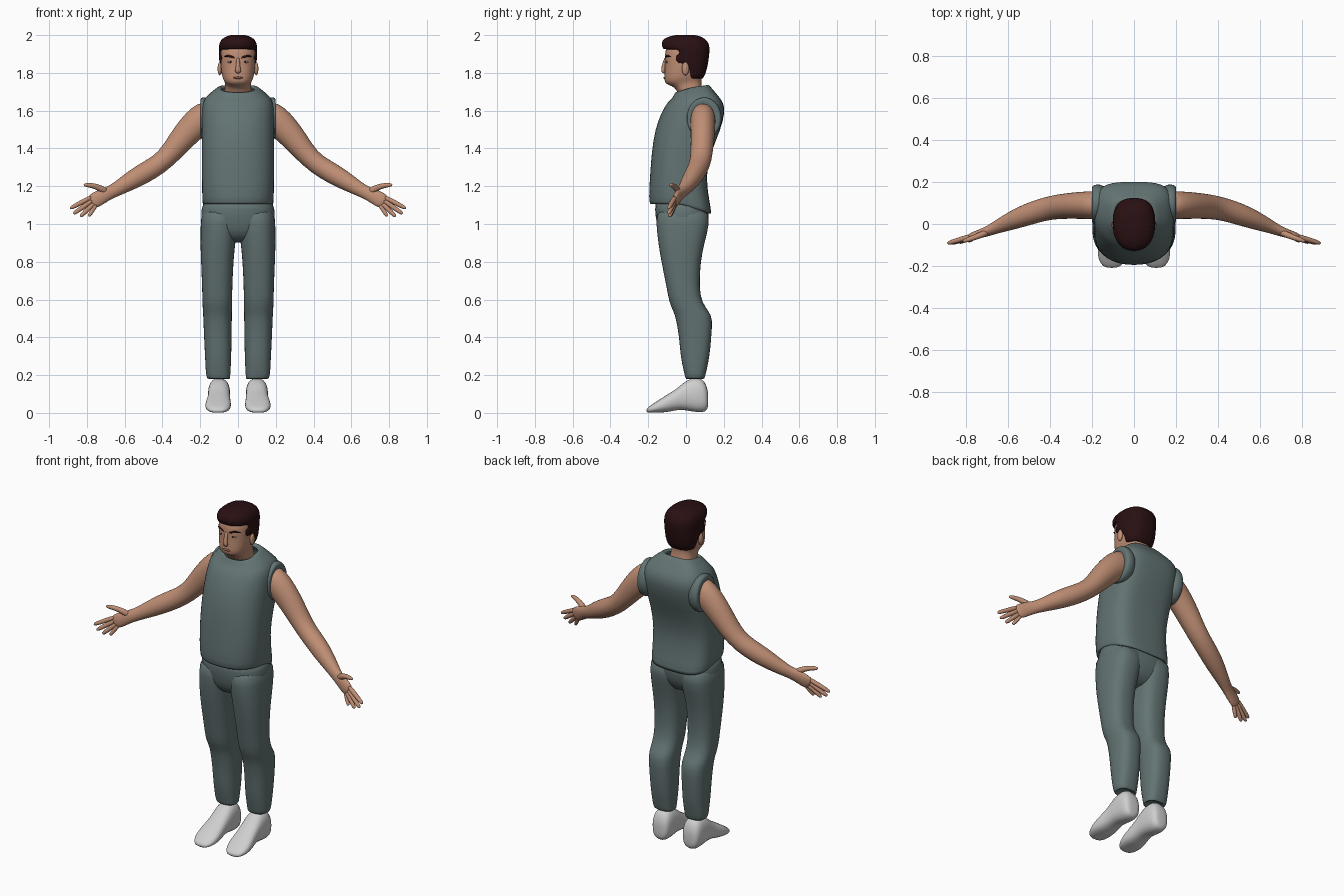
import bpy, bmesh, math
from mathutils import Vector

X, Y = Vector((1, 0, 0)), Vector((0, 1, 0))


def material(name, rgb):
    m = bpy.data.materials.new(name)
    m.diffuse_color = (*rgb, 1)
    return m


CLOTH = material("grey green cloth", (0.125, 0.172, 0.172))
SKIN = material("skin", (0.52, 0.27, 0.175))
HAIR = material("dark brown hair", (0.022, 0.005, 0.006))
SHOE = material("light grey shoe", (0.62, 0.62, 0.62))
LIP = material("lip", (0.34, 0.14, 0.10))
EYE = material("eye white", (0.5, 0.45, 0.42))


def spow(v, e):
    return math.copysign(abs(v) ** e, v)


def level_ring(z, cx, rx, yf, yb, dzf=0, dzb=0, n=24, pf=2.3, pb=2.6):
    """Horizontal section; front and back edges may rise or drop."""
    cy, ry, pts = (yf + yb) / 2, (yb - yf) / 2, []
    for i in range(n):
        a = 2 * math.pi * i / n
        c, s = math.cos(a), math.sin(a)
        e = 2 / (pb if s > 0 else pf)
        u = spow(s, e)
        pts.append(Vector((cx + rx * spow(c, e), cy + ry * u,
                           z + abs(u) * (dzb if s > 0 else dzf))))
    return pts


def path_rings(path, n=12, ref=Y, axis=None, p=2):
    """Sections (x, y, z, height radius, depth radius) square to a path."""
    cs = [Vector(q[:3]) for q in path]
    rings = []
    for k, q in enumerate(path):
        t = axis or (cs[min(k + 1, len(cs) - 1)] - cs[max(k - 1, 0)]).normalized()
        a = t.cross(ref).normalized()
        b = a.cross(t)
        rings.append([cs[k] + a * q[3] * spow(math.cos(w), 2 / p) + b * q[4] * spow(math.sin(w), 2 / p)
                      for w in (2 * math.pi * i / n for i in range(n))])
    return rings


def loft(name, groups, mat, caps=(True, True), mirror=False, drop=None, thick=0):
    """Skin one or more ring groups into a single smooth object."""
    bm = bmesh.new()
    for rings in groups:
        vs = [[bm.verts.new(p) for p in r] for r in rings]
        n = len(vs[0])
        for r0, r1 in zip(vs, vs[1:]):
            for i in range(n):
                bm.faces.new((r0[i], r0[(i + 1) % n], r1[(i + 1) % n], r1[i]))
        if caps[0]:
            bm.faces.new(vs[0])
        if caps[1]:
            bm.faces.new(vs[-1])
    bmesh.ops.recalc_face_normals(bm, faces=bm.faces)
    if drop:
        gone = [f for f in bm.faces if drop(f.calc_center_median())]
        bmesh.ops.delete(bm, geom=gone, context='FACES')
    return finish(name, bm, mat, mirror, thick, 1)


def finish(name, bm, mat, mirror=False, thick=0, subdiv=0):
    me = bpy.data.meshes.new(name)
    bm.to_mesh(me)
    bm.free()
    for f in me.polygons:
        f.use_smooth = True
    me.materials.append(mat)
    ob = bpy.data.objects.new(name, me)
    bpy.context.collection.objects.link(ob)
    if thick:
        so = ob.modifiers.new("Thickness", 'SOLIDIFY')
        so.thickness, so.offset = thick, -1
    if mirror:
        ob.modifiers.new("Mirror", 'MIRROR').use_mirror_merge = False
    if subdiv:
        su = ob.modifiers.new("Smooth", 'SUBSURF')
        su.levels = su.render_levels = subdiv
    return ob


def ball(name, centre, radii, mat, mirror=False):
    bm = bmesh.new()
    bmesh.ops.create_uvsphere(bm, u_segments=16, v_segments=10, radius=1)
    for v in bm.verts:
        v.co = Vector([c + r * k for c, r, k in zip(centre, radii, v.co)])
    return finish(name, bm, mat, mirror)


# Sleeveless shirt with a dropped back hem and rolled collar
shirt = [(1.115, .175, -.175, .115, 0, -.05), (1.097, .186, -.19, .138, 0, -.055),
         (1.13, .191, -.199, .13, 0, -.035), (1.25, .192, -.192, .102), (1.38, .193, -.183, .132),
         (1.50, .194, -.166, .185), (1.59, .193, -.132, .207), (1.645, .19, -.10, .20),
         (1.685, .162, -.072, .165, -.02, 0), (1.715, .118, -.06, .132, -.02, .01),
         (1.73, .097, -.055, .116, -.03, .012), (1.712, .085, -.045, .10, -.03, .01)]
loft("shirt", [[level_ring(q[0], 0, *q[1:], pb=3.4) for q in shirt]], CLOTH, caps=(False, False))

# Raised armhole rims
loft("armhole_rims", [path_rings([(.12, .10, 1.56, .09, .075), (.165, .10, 1.56, .112, .092),
                                  (.19, .095, 1.56, .113, .093), (.203, .092, 1.557, .105, .086),
                                  (.195, .09, 1.555, .085, .07)], 20, axis=X)], CLOTH, mirror=True)

# Trousers: hips and two legs
hips = [(.90, .07, -.09, .05), (.94, .165, -.135, .09), (1.0, .197, -.158, .12),
        (1.08, .197, -.166, .125), (1.14, .18, -.166, .10)]
loft("trouser_hips", [[level_ring(q[0], 0, *q[1:]) for q in hips]], CLOTH)
legs = [(.20, .10, .048, .012, .082), (.172, .10, .057, 0, .095), (.195, .105, .064, -.006, .102),
        (.22, .105, .066, -.012, .108), (.30, .105, .070, -.03, .126), (.40, .107, .073, -.036, .134),
        (.50, .108, .076, -.054, .142), (.535, .109, .077, -.066, .122), (.585, .11, .079, -.09, .085),
        (.66, .11, .080, -.102, .07), (.80, .11, .086, -.131, .077), (.90, .107, .093, -.148, .098),
        (1.0, .099, .099, -.159, .126), (1.10, .095, .10, -.16, .125)]
loft("trouser_legs", [[level_ring(*q) for q in legs]], CLOTH, mirror=True)

# Shoes, heel to toe
shoe = [(.099, .118, .07, .03, .025), (.10, .112, .075, .063, .046), (.10, .09, .093, .092, .058),
        (.10, .04, .096, .092, .060), (.10, -.005, .092, .078, .060), (.101, -.05, .071, .056, .060),
        (.104, -.10, .050, .048, .068), (.106, -.15, .033, .032, .070), (.106, -.19, .019, .019, .055),
        (.106, -.21, .012, .010, .030)]
loft("shoes", [path_rings(shoe, 16, ref=X, axis=-Y, p=2.5)], SHOE, mirror=True)

# Arms running into flat palms
arm = [(.13, .09, 1.59, .085, .065), (.20, .09, 1.55, .084, .068), (.25, .089, 1.505, .076, .066),
       (.31, .087, 1.435, .067, .063), (.385, .08, 1.34, .053, .058), (.46, .062, 1.29, .056, .055),
       (.54, .033, 1.245, .054, .051), (.61, .005, 1.203, .043, .040), (.665, -.02, 1.172, .035, .029),
       (.70, -.036, 1.157, .037, .024), (.75, -.052, 1.13, .043, .019), (.785, -.062, 1.11, .037, .015)]
loft("arms", [path_rings(arm, 16)], SKIN, mirror=True)

# Four fingers and a thumb, each base to tip
digits = [((.795, -.064, 1.132), (.888, -.092, 1.083), .0125),
          ((.785, -.064, 1.115), (.87, -.092, 1.055), .0125),
          ((.772, -.063, 1.10), (.834, -.088, 1.040), .0125),
          ((.757, -.061, 1.093), (.789, -.082, 1.042), .011)]
fingers = []
for base, tip, r in digits:
    b, t = Vector(base), Vector(tip)
    path = [(*b.lerp(t, k), r * f, r * f) for k, f in
            ((-.25, 1), (.1, 1.12), (.5, 1.08), (.85, .95), (.97, .7), (1.02, .3))]
    fingers.append(path_rings(path, 8))
thumb = [(.69, -.035, 1.165, .02, .018), (.725, -.05, 1.188, .019, .017), (.765, -.066, 1.203, .015, .014),
         (.80, -.078, 1.207, .013, .012), (.818, -.083, 1.207, .006, .006)]
loft("fingers", fingers + [path_rings(thumb, 8)], SKIN, mirror=True)

# Neck and head
head = [(1.66, .08, -.035, .10), (1.715, .07, -.05, .086), (1.745, .068, -.075, .082, -.015, 0),
        (1.762, .075, -.106, .082, -.022, 0), (1.778, .083, -.116, .085, -.02, 0),
        (1.805, .088, -.114, .09, -.01, 0), (1.84, .092, -.111, .095), (1.88, .094, -.113, .10),
        (1.92, .094, -.111, .10), (1.96, .08, -.09, .085), (1.98, .05, -.05, .05)]
loft("head", [[level_ring(q[0], 0, *q[1:]) for q in head]], SKIN)

# Hair cap cut away around the face and ears
hair = [(1.765, .076, -.05, .09), (1.80, .092, -.06, .106), (1.845, .099, -.10, .117),
        (1.895, .102, -.12, .124), (1.922, .103, -.122, .126), (1.958, .101, -.134, .123),
        (1.982, .085, -.118, .10), (1.997, .055, -.08, .07), (2.002, .025, -.04, .035)]
loft("hair", [[level_ring(q[0], 0, *q[1:]) for q in hair]], HAIR, caps=(False, True), thick=.015,
     drop=lambda c: (c.z < 1.915 and c.y < -.045) or (c.z < 1.84 and c.y < .02))

# Facial features
loft("nose", [path_rings([(0, -.106, 1.885, .009, .007), (0, -.115, 1.85, .010, .010),
                          (0, -.121, 1.822, .014, .012), (0, -.121, 1.808, .018, .011),
                          (0, -.112, 1.798, .011, .006)], 10)], SKIN)
ball("ears", (.097, -.003, 1.822), (.011, .019, .035), SKIN, True)
ball("eyes", (.039, -.1, 1.858), (.017, .006, .0055), EYE, True)
ball("pupils", (.038, -.102, 1.858), (.0065, .006, .0055), HAIR, True)
loft("upper_lids", [path_rings([(.018, -.107, 1.86, .002, .002), (.038, -.104, 1.865, .003, .003),
                                (.06, -.091, 1.86, .002, .002)], 6)], HAIR, mirror=True)
loft("eyebrows", [path_rings([(.013, -.109, 1.878, .005, .004), (.04, -.105, 1.889, .007, .005),
                              (.062, -.094, 1.891, .005, .004), (.077, -.079, 1.883, .002, .002)], 8)],
     HAIR, mirror=True)
ball("lips", (0, -.111, 1.774), (.027, .008, .006), LIP)
